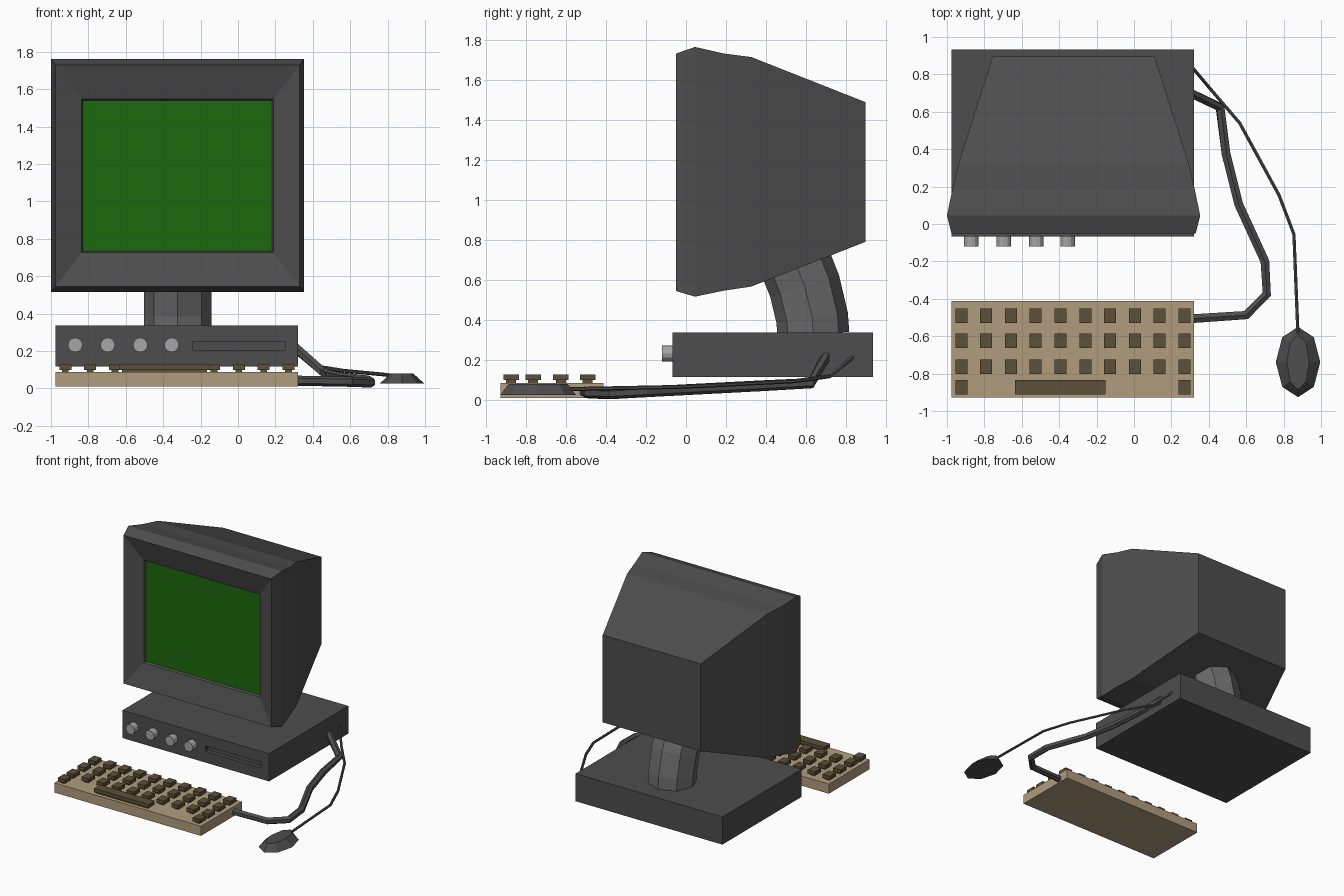
import bpy, bmesh
from math import cos, sin, pi
from mathutils import Vector

if "Cube" in bpy.data.objects:
    bpy.data.objects.remove(bpy.data.objects["Cube"])


def material(name, rgb):
    m = bpy.data.materials.new(name)
    m.diffuse_color = (*rgb, 1)
    m.use_nodes = True
    m.node_tree.nodes["Principled BSDF"].inputs["Base Color"].default_value = m.diffuse_color
    return m


CASE = material("dark_case", (0.075, 0.075, 0.075))
NECK = material("neck_grey", (0.14, 0.14, 0.14))
KNOB = material("knob_grey", (0.38, 0.38, 0.38))
GREEN = material("screen_green", (0.012, 0.14, 0.004))
TAN = material("keyboard_tan", (0.44, 0.335, 0.21))
KEY = material("key_brown", (0.105, 0.08, 0.04))


def finish(name, bm, mat):
    bmesh.ops.recalc_face_normals(bm, faces=bm.faces)
    mesh = bpy.data.meshes.new(name)
    bm.to_mesh(mesh)
    bm.free()
    ob = bpy.data.objects.new(name, mesh)
    bpy.context.collection.objects.link(ob)
    if mat:
        mesh.materials.append(mat)
    return ob


def loft(name, rings, mat):
    """Skin a list of equal-length point rings and cap both ends."""
    bm = bmesh.new()
    loops = [[bm.verts.new(p) for p in ring] for ring in rings]
    n = len(loops[0])
    for a, b in zip(loops, loops[1:]):
        for i in range(n):
            j = (i + 1) % n
            bm.faces.new((a[i], a[j], b[j], b[i]))
    bm.faces.new(loops[0])
    bm.faces.new(loops[-1])
    return finish(name, bm, mat)


def add_box(bm, x, y, z):
    """Add a box given (min, max) pairs."""
    v = bmesh.ops.create_cube(bm, size=1)["verts"]
    for p in v:
        p.co = Vector([(r[0] + r[1]) / 2 + c * (r[1] - r[0]) for r, c in zip((x, y, z), p.co)])


def box(name, x, y, z, mat):
    bm = bmesh.new()
    add_box(bm, x, y, z)
    return finish(name, bm, mat)


def tube(name, points, radius, sides, mat):
    """Sweep a regular polygon along a polyline with mitred joints."""
    pts = [Vector(p) for p in points]
    rings = []
    for i, p in enumerate(pts):
        d_in = (p - pts[max(i - 1, 0)]).normalized()
        d_out = (pts[min(i + 1, len(pts) - 1)] - p).normalized()
        t = (d_in + d_out).normalized()
        up = Vector((0, 0, 1)) if abs(t.z) < 0.8 else Vector((0, 1, 0))
        if name == "neck":
            up = Vector((1, 0, 0))
        u = (up - t * up.dot(t)).normalized()
        w = t.cross(u)
        rings.append([p + radius * (u * cos(2 * pi * k / sides) + w * sin(2 * pi * k / sides))
                      for k in range(sides)])
    return loft(name, rings, mat)


# Monitor housing: rectangular sections (half width, z low, z high, y), recess to back
CX = -0.323
sections = [
    (0.505, 0.735, 1.540, 0.027),
    (0.513, 0.727, 1.548, 0.005),
    (0.653, 0.545, 1.730, -0.050),
    (0.677, 0.517, 1.763, 0.045),
    (0.647, 0.547, 1.730, 0.190),
    (0.615, 0.567, 1.713, 0.325),
    (0.433, 0.790, 1.488, 0.895),
]
loft("monitor_housing",
     [[(CX - w, y, a), (CX + w, y, a), (CX + w, y, b), (CX - w, y, b)] for w, a, b, y in sections], CASE)

# Screen
box("screen", (CX - 0.504, CX + 0.504), (0.020, 0.026), (0.736, 1.539), GREEN)

# Curved neck
tube("neck", [(CX, 0.635, 0.33), (CX, 0.63, 0.41), (CX, 0.592, 0.57), (CX, 0.50, 0.80)], 0.18, 8, NECK)

# Base unit with drive slot
base = box("base_unit", (-0.975, 0.322), (-0.067, 0.933), (0.117, 0.338), CASE)
slot = box("slot_cutter", (-0.24, 0.25), (-0.12, -0.035), (0.205, 0.25), CASE)
slot.hide_render = True
slot.hide_viewport = True
cut = base.modifiers.new("slot", "BOOLEAN")
cut.object = slot
cut.operation = "DIFFERENCE"
cut.solver = "EXACT"

# Control knobs
for i, x in enumerate((-0.87, -0.697, -0.522, -0.355)):
    tube(f"knob_{i + 1}", [(x, -0.06, 0.233), (x, -0.12, 0.233)], 0.039, 12, KNOB)

# Keyboard body
box("keyboard_body", (-0.975, 0.322), (-0.927, -0.412), (0.010, 0.087), TAN)

# Keys: narrow stem under a wider cap
bm = bmesh.new()


def add_key(x, y, half):
    add_box(bm, (x - half + 0.014, x + half - 0.014), (y - 0.025, y + 0.025), (0.080, 0.102))
    add_box(bm, (x - half, x + half), (y - 0.039, y + 0.039), (0.100, 0.128))


columns = [-0.923 + 0.1325 * i for i in range(10)]
for y in (-0.491, -0.625, -0.763):
    for x in columns:
        add_key(x, y, 0.032)
for x, half in ((columns[0], 0.032), (-0.394, 0.241), (columns[-1], 0.032)):
    add_key(x, -0.873, half)
finish("keys", bm, KEY)

# Keyboard cable
tube("keyboard_cable", [(0.28, 0.71, 0.24), (0.46, 0.625, 0.085), (0.492, 0.375, 0.072), (0.56, 0.105, 0.058),
                        (0.70, -0.20, 0.042), (0.71, -0.375, 0.032), (0.60, -0.487, 0.036),
                        (0.30, -0.507, 0.042)], 0.027, 6, CASE)

# Mouse cable
tube("mouse_cable", [(0.28, 0.875, 0.25), (0.41, 0.72, 0.12), (0.565, 0.54, 0.095), (0.775, 0.155, 0.075),
                     (0.855, -0.055, 0.066), (0.877, -0.60, 0.055)], 0.01, 6, CASE)

# Mouse: tapered stretched octagon
loft("mouse", [[(0.877 + rx * cos(k * pi / 4), -0.738 + ry * sin(k * pi / 4), z) for k in range(8)]
               for rx, ry, z in ((0.119, 0.188, 0.027), (0.06, 0.148, 0.08))], CASE)
